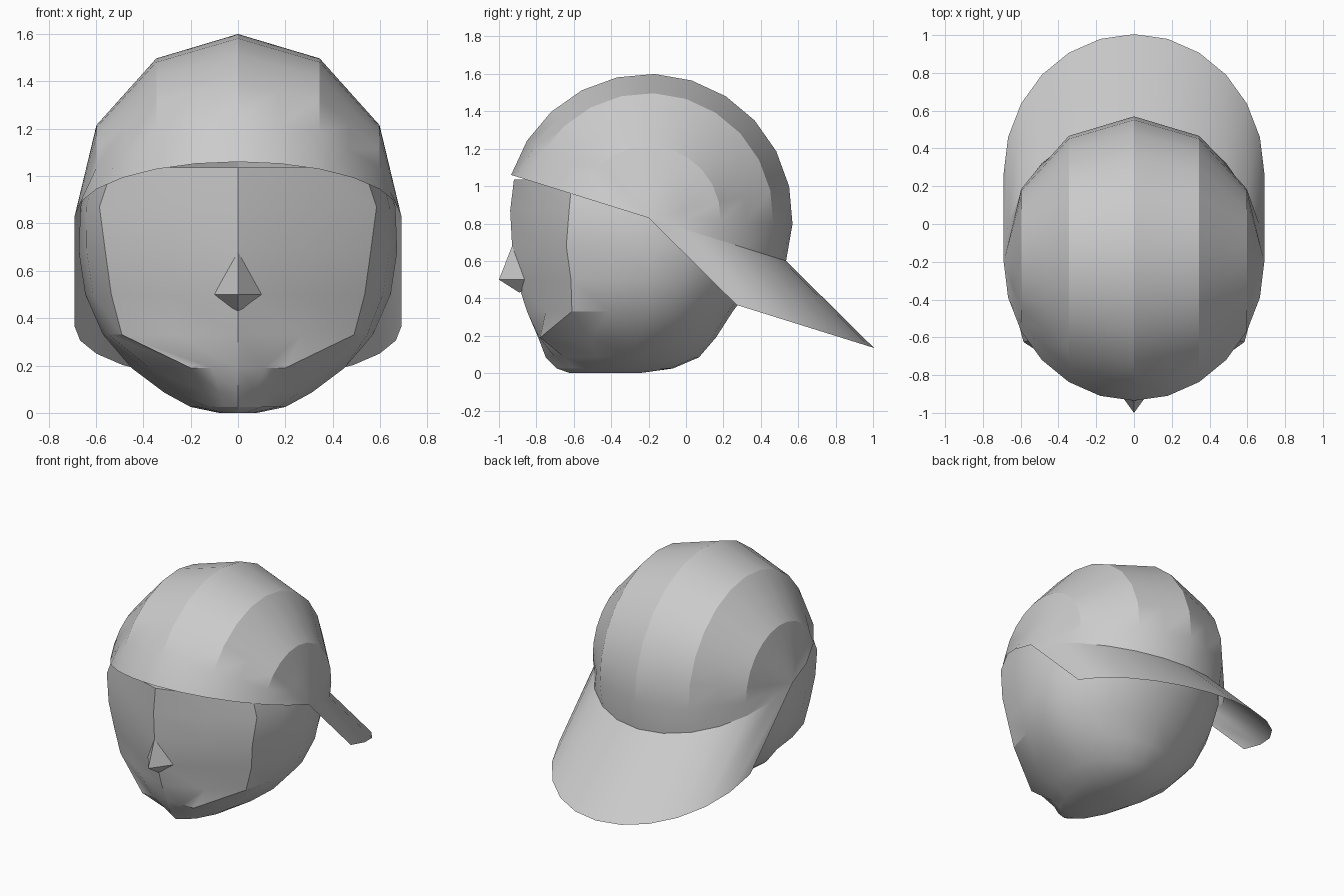
import bpy, bmesh
from math import sin, cos, pi, radians
from mathutils import Vector

if "Cube" in bpy.data.objects:
    bpy.data.objects.remove(bpy.data.objects["Cube"])

GREY = (0.6, 0.6, 0.6, 1)
grey = bpy.data.materials.new("plain_grey")
grey.use_nodes = True
grey.diffuse_color = GREY
grey.node_tree.nodes["Principled BSDF"].inputs["Base Color"].default_value = GREY


def finish(name, bm, angle, recalc=True):
    """Turn a bmesh into a named object with sharp edges kept."""
    bmesh.ops.remove_doubles(bm, verts=bm.verts, dist=0.0005)
    if recalc:
        bmesh.ops.recalc_face_normals(bm, faces=bm.faces)
    mesh = bpy.data.meshes.new(name)
    bm.to_mesh(mesh)
    bm.free()
    mesh.materials.append(grey)
    obj = bpy.data.objects.new(name, mesh)
    bpy.context.collection.objects.link(obj)
    bpy.ops.object.select_all(action='DESELECT')
    obj.select_set(True)
    bpy.context.view_layer.objects.active = obj
    bpy.ops.object.shade_smooth_by_angle(angle=radians(angle))
    return obj


def bridge(bm, rows, closed=False):
    """Join rows of points with quads."""
    rows = [[bm.verts.new(p) for p in row] for row in rows]
    for a, b in zip(rows, rows[1:]):
        count = len(a)
        for i in range(count if closed else count - 1):
            j = (i + 1) % count
            bm.faces.new((a[i], a[j], b[j], b[i]))
    return rows


# Cap dome: half an ellipsoid standing on a tilted rim
CENTRE = Vector((0, -0.2, 0.83))
FORWARD = Vector((0, -0.735, 0.23))
UP = Vector((0, 0.23, 0.735))
SIDE = Vector((0.69, 0, 0))
STEPS = 12


def dome_row(i):
    a = pi * i / STEPS
    spoke = FORWARD * cos(a) + UP * sin(a)
    row = []
    for k in range(STEPS + 1):
        f = pi * (k / STEPS - 0.5)
        row.append(CENTRE + SIDE * sin(f) + spoke * cos(f))
    if 0 < i < STEPS:  # wide panels above the finely stepped rim
        for k in range(1, STEPS, 2):
            row[k] = (row[k - 1] + row[k + 1]) / 2
    return row


bm = bmesh.new()
bridge(bm, [dome_row(i) for i in range(STEPS + 1)])
finish("cap_dome", bm, 28)

# Brim: the back half of the rim swept down and back
SWEEP = Vector((0, 0.47, -0.465))
back_rim = dome_row(STEPS)
bm = bmesh.new()
bridge(bm, [back_rim, [p + SWEEP for p in back_rim]])
bm.normal_update()
if sum(f.normal.z for f in bm.faces) < 0:
    bmesh.ops.reverse_faces(bm, faces=bm.faces)
finish("cap_brim", bm, 30, recalc=False)

# Head levels: z, face front y, face edge x and y, cheek bulge,
# half width, centre y, back y
LEVELS = [
    (1.035, -0.92, 0.53, -0.61, 0.07, 0.62, -0.2, 0.42),
    (0.87, -0.94, 0.585, -0.625, 0.01, 0.665, -0.2, 0.47),
    (0.68, -0.93, 0.56, -0.64, 0.01, 0.672, -0.2, 0.47),
    (0.5, -0.905, 0.535, -0.615, 0.02, 0.645, -0.2, 0.38),
    (0.33, -0.85, 0.49, -0.61, 0.02, 0.57, -0.2, 0.25),
    (0.19, -0.79, 0.2, -0.78, 0, 0.45, -0.25, 0.16),
    (0.085, -0.75, 0.14, -0.65, 0, 0.31, -0.3, 0.07),
    (0.025, -0.69, 0.1, -0.61, 0, 0.2, -0.35, -0.07),
    (0, -0.62, 0.03, -0.58, 0, 0.08, -0.4, -0.25),
]


def head_ring(z, front, edge_x, edge_y, bulge, width, mid_y, back):
    half = [(edge_x * 0.55, (front + edge_y) / 2 - bulge),
            (edge_x, edge_y),
            (edge_x + (width - edge_x) * 0.7, (edge_y + mid_y) / 2)]
    for k in range(5):
        a = pi / 2 * k / 5
        half.append((width * cos(a), mid_y + (back - mid_y) * sin(a)))
    left = [(x, y, z) for x, y in half]
    right = [(-x, y, z) for x, y in reversed(half)]
    return [(0, front, z)] + left + [(0, back, z)] + right


bm = bmesh.new()
rings = bridge(bm, [head_ring(*level) for level in LEVELS], closed=True)
bm.faces.new(rings[0])
bm.faces.new(rings[-1])
finish("head", bm, 26)

# Nose: a sharp wedge on the face ridge
bm = bmesh.new()
bridge_top, tip, base, left, right = [bm.verts.new(p) for p in (
    (0, -0.93, 0.68), (0, -1, 0.5), (0, -0.89, 0.43),
    (0.145, -0.8, 0.5), (-0.145, -0.8, 0.5))]
for wing in (left, right):
    bm.faces.new((bridge_top, tip, wing))
    bm.faces.new((tip, base, wing))
    bm.faces.new((base, bridge_top, wing))
finish("nose", bm, 10)
